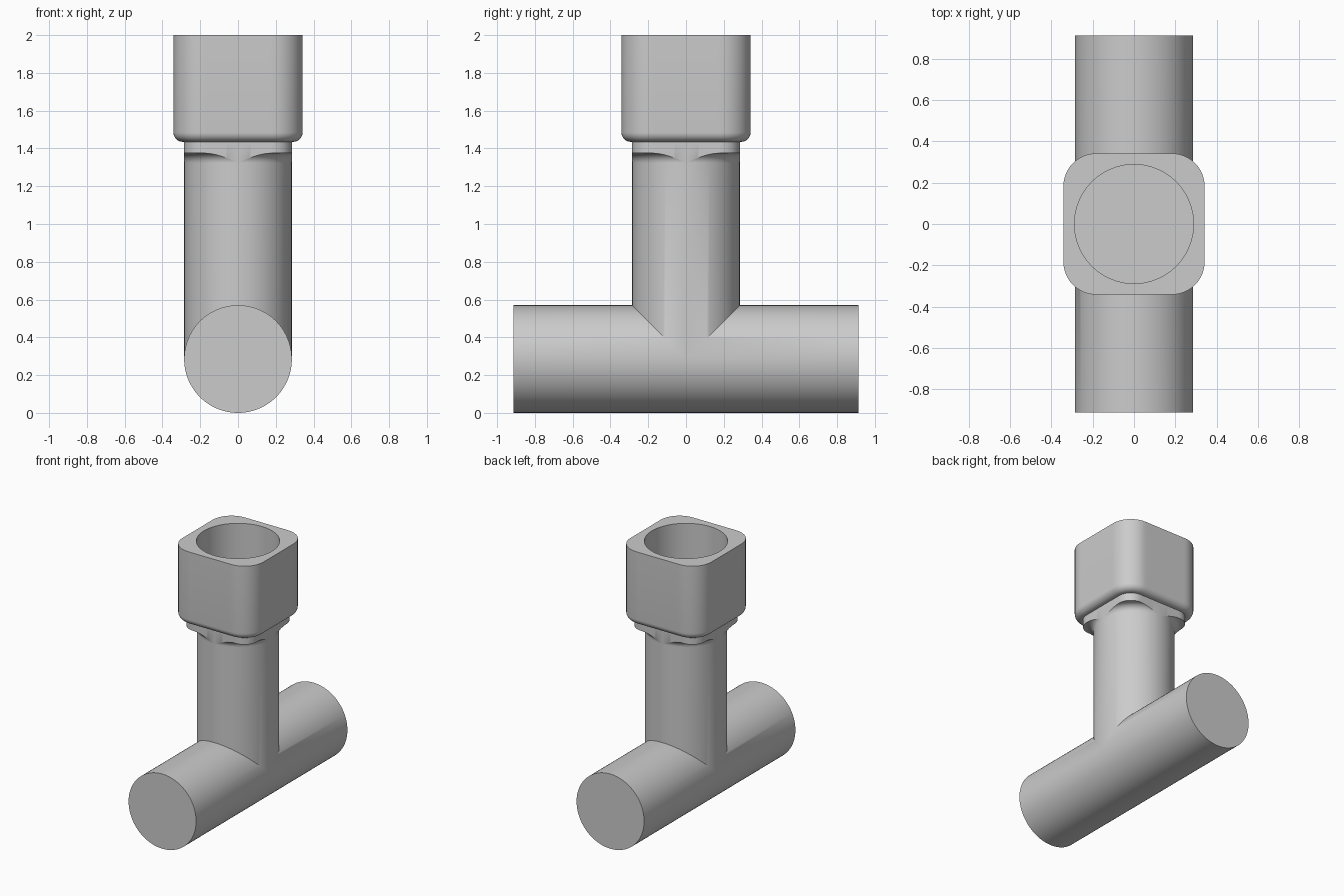
import bpy, bmesh
from math import sin, cos, pi, sqrt, tan

if "Cube" in bpy.data.objects:
    bpy.data.objects.remove(bpy.data.objects["Cube"])

N = 128            # segments around every section
R = 0.285          # pipe radius
HALF_LEN = 0.912   # half length of the cross pipe
FILLET = 0.05      # concave fillet under the collar
COLLAR_Z, HEAD_Z, TOP_Z = 1.375, 1.435, 2.0
HOLE_R, HOLE_Z = 0.288, 1.45
ANG = [2 * pi * i / N for i in range(N)]


def square_radius(t, half, corner):
    """Polar radius of a rounded square."""
    a = t % (pi / 2)
    a = min(a, pi / 2 - a)
    k = half - corner
    if half * tan(a) <= k:
        return half / cos(a)
    p = k * (cos(a) + sin(a))
    return p + sqrt(max(0, corner ** 2 - 2 * k * k + p * p))


def circle(r, z):
    return [(r * cos(t), r * sin(t), z) for t in ANG]


def square(half, corner, z):
    return [(square_radius(t, half, corner) * cos(t),
             square_radius(t, half, corner) * sin(t), z) for t in ANG]


def loft(bm, rings, cap_start=False, cap_end=False):
    rows = [[bm.verts.new(p) for p in ring] for ring in rings]
    for a, b in zip(rows, rows[1:]):
        for i in range(N):
            j = (i + 1) % N
            bm.faces.new((a[i], a[j], b[j], b[i]))
    if cap_start:
        bm.faces.new(rows[0][::-1])
    if cap_end:
        bm.faces.new(rows[-1])


def finish(bm, name):
    bmesh.ops.remove_doubles(bm, verts=bm.verts, dist=1e-5)
    bmesh.ops.recalc_face_normals(bm, faces=bm.faces)
    me = bpy.data.meshes.new(name)
    bm.to_mesh(me)
    bm.free()
    ob = bpy.data.objects.new(name, me)
    bpy.context.collection.objects.link(ob)
    bpy.ops.object.select_all(action='DESELECT')
    ob.select_set(True)
    bpy.context.view_layer.objects.active = ob
    bpy.ops.object.shade_smooth_by_angle(angle=pi / 6)


# Tee pipe: two halves of the cross pipe mitred into the upright stem
bm = bmesh.new()
for s in (-1, 1):
    loft(bm, [[(R * cos(t), s * HALF_LEN, R + R * sin(t)) for t in ANG],
              [(R * cos(t), s * max(0, R * sin(t)), R + R * sin(t)) for t in ANG]],
         cap_start=True)
loft(bm, [[(R * cos(t), R * sin(t), R + abs(R * sin(t))) for t in ANG],
          circle(R, COLLAR_Z - FILLET)])
finish(bm, "tee_pipe")


# Collar: square neck whose underside is a round fillet clipped by the flats
def underside(s):
    ring = []
    for t in ANG:
        d = (square_radius(t, R, 0.105) - R) * s
        u = min(d, FILLET)
        z = COLLAR_Z - FILLET + sqrt(max(0, FILLET ** 2 - (FILLET - u) ** 2))
        ring.append(((R + d) * cos(t), (R + d) * sin(t), z))
    return ring


bm = bmesh.new()
loft(bm, [underside((i / 10) ** 2) for i in range(11)] + [square(R, 0.105, HEAD_Z)])
finish(bm, "collar")

# Socket head: rounded block with a soft lower edge and a round blind hole
H, C, B = 0.342, 0.16, 0.05
bm = bmesh.new()
rings = [square(R, 0.105, HEAD_Z)]
for i in range(9):
    a = pi / 2 * i / 8
    inset = B * (1 - sin(a))
    rings.append(square(H - inset, C - inset, HEAD_Z + B * (1 - cos(a))))
rings += [square(H, C, TOP_Z), circle(HOLE_R, TOP_Z), circle(HOLE_R, HOLE_Z)]
loft(bm, rings, cap_end=True)
finish(bm, "socket_head")
